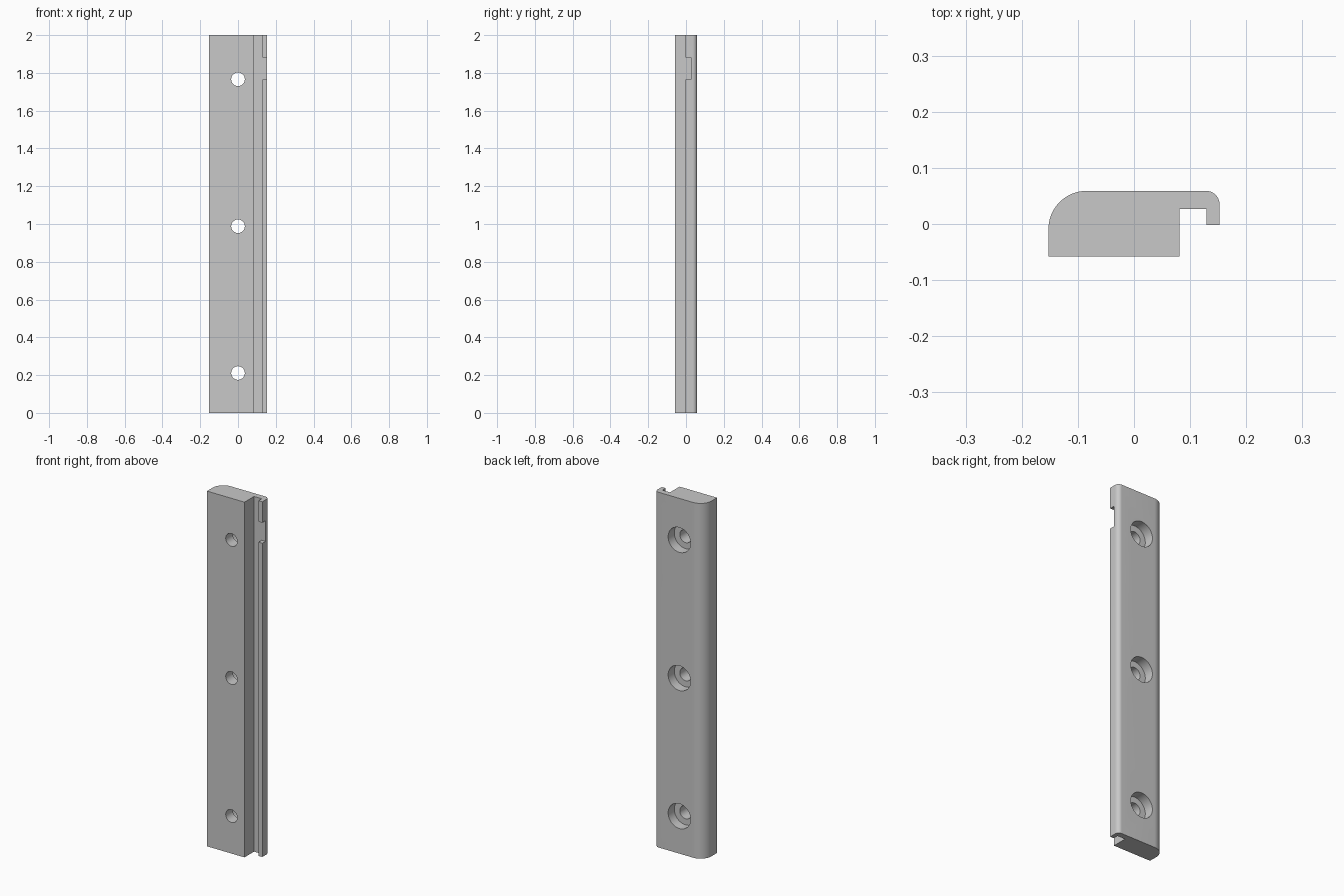
import bpy, bmesh, math
from mathutils import Matrix

cube = bpy.data.objects.get("Cube")
if cube:
    bpy.data.objects.remove(cube, do_unlink=True)

HEIGHT = 2.0
LEFT, RIGHT, FRONT, BACK = -0.1525, 0.1525, -0.058, 0.059

grey = bpy.data.materials.new("light_grey")
grey.use_nodes = True
colour = (0.58, 0.58, 0.58, 1)
grey.diffuse_color = colour
grey.node_tree.nodes["Principled BSDF"].inputs["Base Color"].default_value = colour


def arc(cx, cy, r, start, end, steps):
    angles = [math.radians(start + (end - start) * i / steps) for i in range(steps + 1)]
    return [(cx + r * math.cos(a), cy + r * math.sin(a)) for a in angles]


def finish(bm, name):
    bmesh.ops.recalc_face_normals(bm, faces=bm.faces)
    mesh = bpy.data.meshes.new(name)
    bm.to_mesh(mesh)
    bm.free()
    mesh.materials.append(grey)
    obj = bpy.data.objects.new(name, mesh)
    bpy.context.collection.objects.link(obj)
    return obj


def cylinder_cutter(name, r, y0, y1, z):
    bm = bmesh.new()
    place = Matrix.Translation((0, (y0 + y1) / 2, z)) @ Matrix.Rotation(math.pi / 2, 4, "X")
    bmesh.ops.create_cone(bm, cap_ends=True, segments=48, radius1=r, radius2=r,
                          depth=y1 - y0, matrix=place)
    return finish(bm, name)


def box_cutter(name, x0, x1, y0, y1, z0, z1):
    bm = bmesh.new()
    place = (Matrix.Translation(((x0 + x1) / 2, (y0 + y1) / 2, (z0 + z1) / 2))
             @ Matrix.Diagonal((x1 - x0, y1 - y0, z1 - z0, 1)))
    bmesh.ops.create_cube(bm, size=1, matrix=place)
    return finish(bm, name)


# Strip: hooked cross-section with rounded back corners, extruded upward
big, small, slot, lip = 0.068, 0.024, 0.027, -0.002
outline = [(LEFT, FRONT), (0.081, FRONT), (0.081, slot), (0.129, slot), (0.129, lip), (RIGHT, lip)]
outline += arc(RIGHT - small, BACK - small, small, 0, 90, 12)
outline += arc(LEFT + big, BACK - big, big, 90, 180, 20)
bm = bmesh.new()
base = bm.faces.new([bm.verts.new((x, y, 0)) for x, y in outline])
top = bmesh.ops.extrude_face_region(bm, geom=[base])
bmesh.ops.translate(bm, vec=(0, 0, HEIGHT),
                    verts=[v for v in top["geom"] if isinstance(v, bmesh.types.BMVert)])
strip = finish(bm, "mounting_strip")

# Cutters: notch in the lip, screw holes and their counterbores
cutters = [box_cutter("lip_notch_cutter", 0.11, 0.2, -0.02, slot, 1.766, 1.882)]
for z in (0.211, 0.988, 1.766):
    cutters.append(cylinder_cutter("screw_hole_cutter", 0.036, -0.1, 0.1, z))
    cutters.append(cylinder_cutter("counterbore_cutter", 0.07, 0.004, 0.1, z))

bpy.context.view_layer.objects.active = strip
strip.select_set(True)
for cutter in cutters:
    mod = strip.modifiers.new("cut", "BOOLEAN")
    mod.operation = "DIFFERENCE"
    mod.solver = "EXACT"
    mod.object = cutter
    bpy.ops.object.modifier_apply(modifier=mod.name)
    bpy.data.objects.remove(cutter, do_unlink=True)

bpy.ops.object.shade_smooth_by_angle(angle=math.radians(30))
